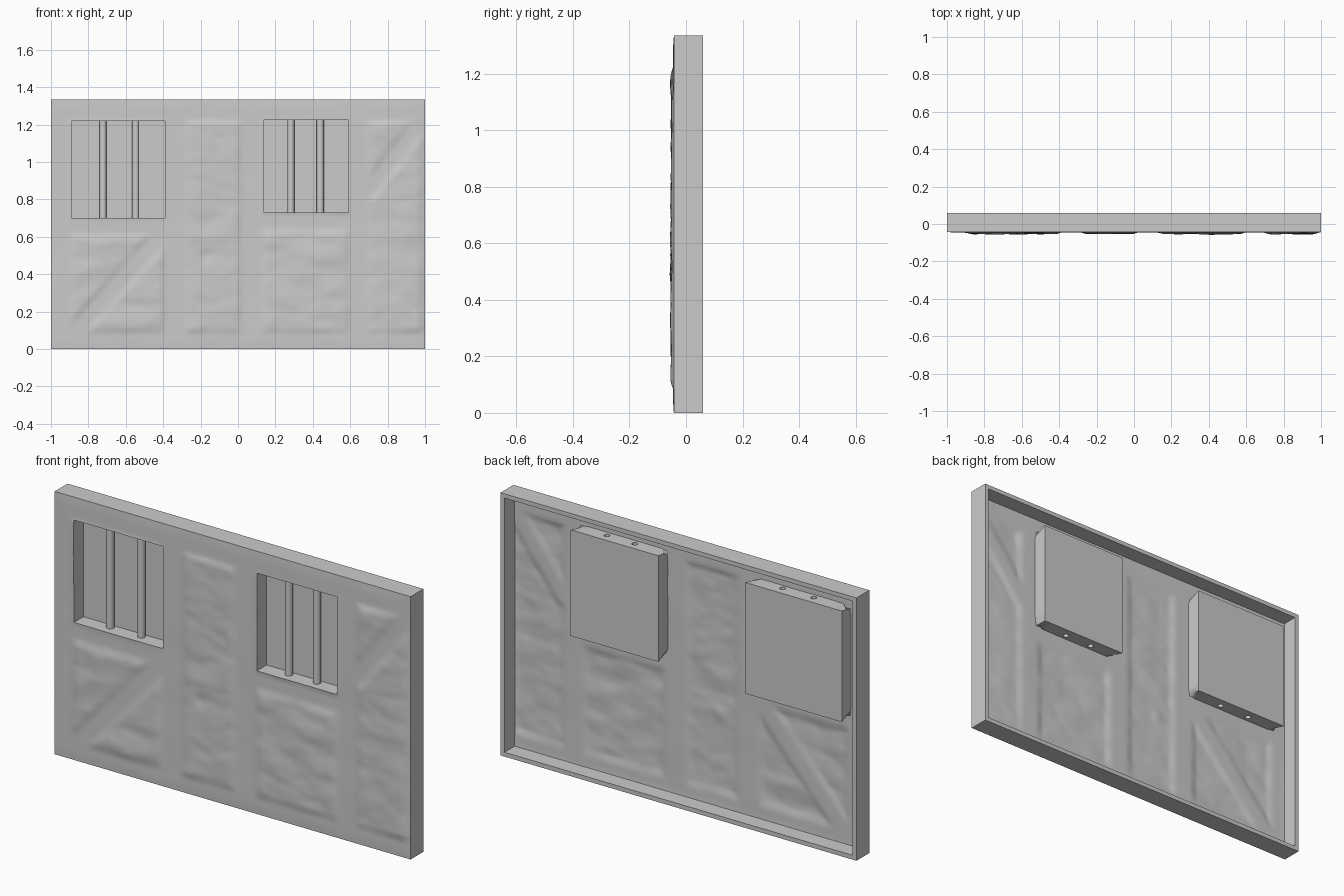
import bpy, bmesh, math
from mathutils import Vector, noise

if "Cube" in bpy.data.objects:
    bpy.data.objects.remove(bpy.data.objects["Cube"])

W, H, BACK, T = 1.0, 1.335, 0.06, 0.022
FLOOR_Y, BAR_Y, BAR_R = 0.03, 0.006, 0.019
# window openings: x0, x1, z0, z1, bar positions
WINDOWS = [(-0.89, -0.39, 0.70, 1.22, (-0.722, -0.547)),
           (0.14, 0.59, 0.73, 1.225, (0.283, 0.44))]
# smooth timbers: ax, az, bx, bz, half width
BEAMS = [(-1, 1.285, 1, 1.285, 0.055), (-1, 0.035, 1, 0.035, 0.045),
         (-0.95, 0, -0.95, 1.33, 0.045), (-0.335, 0, -0.335, 1.33, 0.05),
         (0.075, 0, 0.075, 1.33, 0.05), (0.645, 0, 0.645, 1.33, 0.045),
         (-0.95, 0.655, -0.335, 0.655, 0.035), (0.075, 0.68, 0.645, 0.68, 0.035),
         (-0.88, 0.08, -0.4, 0.62, 0.035), (0.7, 0.85, 0.97, 1.2, 0.03)]


def smooth(t):
    t = min(max(t, 0), 1)
    return t * t * (3 - 2 * t)


def beam_distance(x, z):
    best = 1
    for ax, az, bx, bz, hw in BEAMS:
        a, d = Vector((ax, az)), Vector((bx - ax, bz - az))
        p = Vector((x, z)) - a
        t = min(max(p.dot(d) / d.dot(d), 0), 1)
        best = min(best, (p - d * t).length - hw)
    return best


def front_y(x, z):
    k = smooth(beam_distance(x, z) / 0.035)
    lumps = noise.noise(Vector((x * 6, 3, z * 11))) * 0.005
    lumps += noise.noise(Vector((x * 14, 9, z * 24))) * 0.0022
    knot = 0.006 * math.exp(-((x + 0.17) ** 2 + (z - 0.49) ** 2) / 0.0008)
    edge = smooth(min(1 - abs(x), z, H - z) / 0.04)
    grain = noise.noise(Vector((x * 5, 1, z * 5))) * 0.0012
    return -0.043 - edge * (0.002 + grain + k * (0.007 + lumps)) + knot


def grid_lines(stops, step):
    out = []
    stops = sorted(stops)
    for a, b in zip(stops, stops[1:]):
        n = max(1, round((b - a) / step))
        out += [a + (b - a) * i / n for i in range(n)]
    return out + [stops[-1]]


def finish(ob):
    bpy.ops.object.select_all(action='DESELECT')
    bpy.context.view_layer.objects.active = ob
    ob.select_set(True)
    for m in list(ob.modifiers):
        bpy.ops.object.modifier_apply(modifier=m.name)
    bpy.ops.object.shade_smooth_by_angle(angle=math.radians(35))


def make(name, bm):
    me = bpy.data.meshes.new(name)
    bm.to_mesh(me)
    bm.free()
    ob = bpy.data.objects.new(name, me)
    bpy.context.collection.objects.link(ob)
    return ob


def rods(name, radius, extra, caps):
    bm = bmesh.new()
    for x0, x1, z0, z1, bars in WINDOWS:
        for x in bars:
            r = bmesh.ops.create_cone(bm, segments=16, radius1=radius, radius2=radius,
                                      depth=z1 - z0 + 2 * extra, cap_ends=caps)
            bmesh.ops.translate(bm, verts=r['verts'], vec=(x, BAR_Y, (z0 + z1) / 2))
    return make(name, bm)


# plaster and timber front sheet
xs = grid_lines([-W, W] + [v for w in WINDOWS for v in w[:2]], 0.0175)
zs = grid_lines([0, H] + [v for w in WINDOWS for v in w[2:4]], 0.0175)
bm = bmesh.new()
vs = [[bm.verts.new((x, front_y(x, z), z)) for x in xs] for z in zs]
for j in range(len(zs) - 1):
    for i in range(len(xs) - 1):
        cx, cz = (xs[i] + xs[i + 1]) / 2, (zs[j] + zs[j + 1]) / 2
        if not any(w[0] < cx < w[1] and w[2] < cz < w[3] for w in WINDOWS):
            bm.faces.new((vs[j][i], vs[j][i + 1], vs[j + 1][i + 1], vs[j + 1][i]))
bmesh.ops.delete(bm, geom=[v for v in bm.verts if not v.link_faces], context='VERTS')


# pull the outer border back into sides and the openings back into pockets
def on_border(v):
    return min(1 - abs(v.co.x), v.co.z, H - v.co.z) < 1e-4


loops = [e for e in bm.edges if e.is_boundary]
outer = [e for e in loops if all(on_border(v) for v in e.verts)]
inner = [e for e in loops if e not in set(outer)]
for edges, y in ((outer, BACK), (inner, FLOOR_Y)):
    g = bmesh.ops.extrude_edge_only(bm, edges=edges)['geom']
    for v in g:
        if isinstance(v, bmesh.types.BMVert):
            v.co.y = y
    if y == FLOOR_Y:
        bmesh.ops.holes_fill(bm, edges=[e for e in g if isinstance(e, bmesh.types.BMEdge)
                                        and e.is_boundary], sides=0)
bmesh.ops.recalc_face_normals(bm, faces=bm.faces[:])
bm.faces.ensure_lookup_table()
if bm.faces[0].normal.y > 0:
    bmesh.ops.reverse_faces(bm, faces=bm.faces[:])
wall = make("wall_panel", bm)
sol = wall.modifiers.new("thickness", 'SOLIDIFY')
sol.thickness, sol.offset = T, -1
sol.use_even_offset = True

# holes through the pocket walls where the bars are hollow
drill = rods("bar_hole_cutter", BAR_R - 0.005, T + 0.015, True)
drill.hide_render = True
cut = wall.modifiers.new("bar_holes", 'BOOLEAN')
cut.operation, cut.object, cut.solver = 'DIFFERENCE', drill, 'EXACT'
finish(wall)
bpy.data.objects.remove(drill)

# hollow window bars
bars = rods("window_bars", BAR_R, 0.01, False)
tube = bars.modifiers.new("tube", 'SOLIDIFY')
tube.thickness, tube.offset = 0.005, -1
finish(bars)
